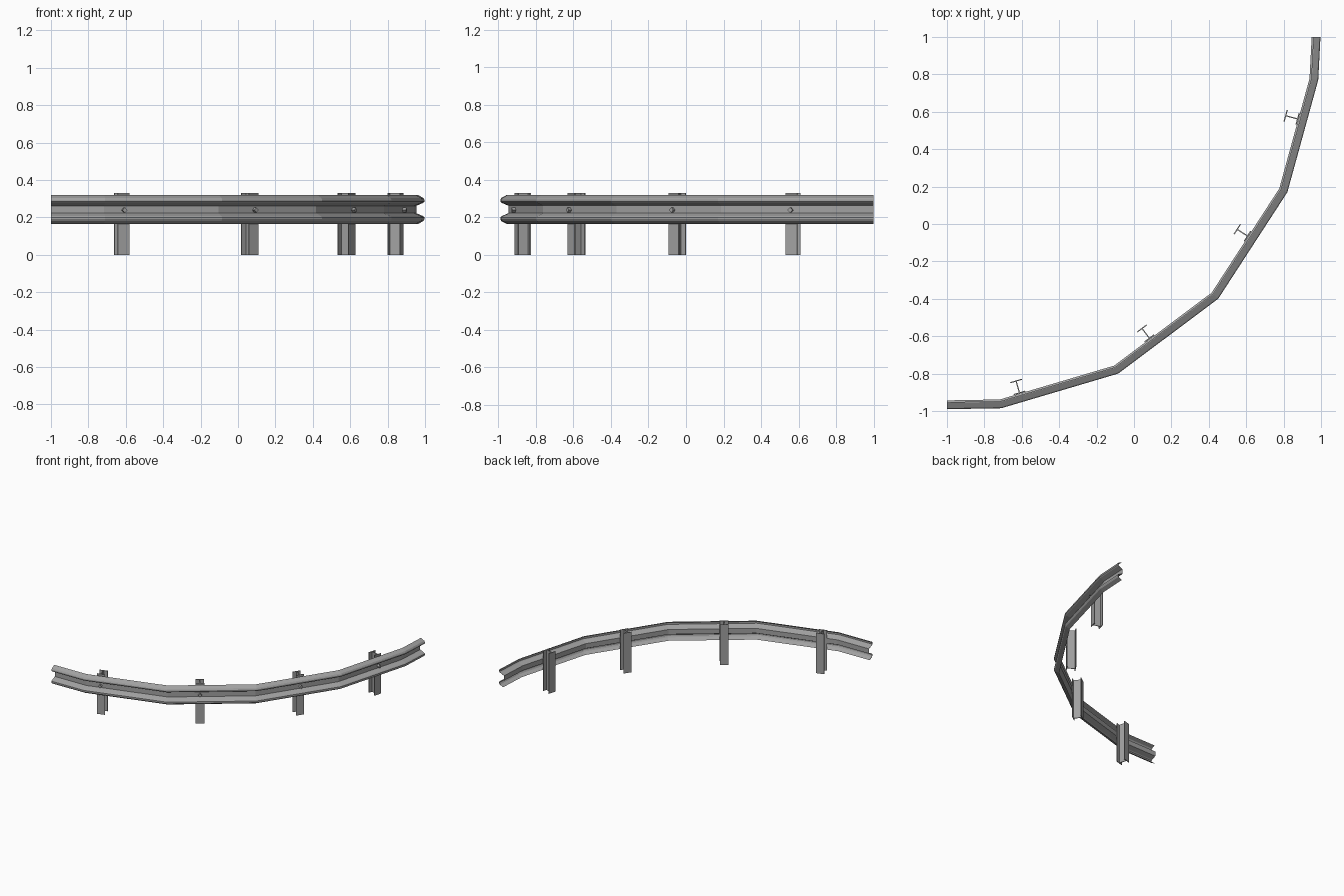
import bpy, bmesh
from mathutils import Matrix, Vector

cube = bpy.data.objects.get("Cube")
if cube:
    bpy.data.objects.remove(cube, do_unlink=True)

# Single galvanised colour
steel = bpy.data.materials.new("galvanised grey")
steel.use_nodes = True
grey = (0.36, 0.36, 0.36, 1)
steel.diffuse_color = grey
steel.node_tree.nodes["Principled BSDF"].inputs["Base Color"].default_value = grey


def finish(name, bm):
    bmesh.ops.recalc_face_normals(bm, faces=bm.faces)
    mesh = bpy.data.meshes.new(name)
    bm.to_mesh(mesh)
    bm.free()
    mesh.materials.append(steel)
    obj = bpy.data.objects.new(name, mesh)
    bpy.context.collection.objects.link(obj)
    return obj


def inward(a, b):
    d = (b - a).normalized()
    return Vector((-d.y, d.x))


# Road-side edge of the rail, and the mitred inward offset at each bend
path = [Vector(p) for p in [(-1, -0.99), (-0.71, -0.985), (-0.085, -0.8), (0.45, -0.4),
                            (0.82, 0.17), (0.985, 0.77), (0.997, 1)]]
normals = [inward(a, b) for a, b in zip(path, path[1:])]
mitres = [Vector((0, 1))]
for n, m in zip(normals, normals[1:]):
    mitres.append((n + m) / (1 + n.dot(m)))
mitres.append(Vector((-1, 0)))

# W-shaped section as (depth, height from the middle), mirrored top to bottom
MID, THICK = 0.242, 0.004
half = [(0.034, 0.077), (0.006, 0.062), (0, 0.052), (0, 0.042), (0.008, 0.035), (0.043, 0.020)]
front = half + [(d, -h) for d, h in reversed(half)]
back = [(d + THICK, h * 0.995) for d, h in front]
loop = front + back[::-1]

# Rail: sweep the closed section along the path
bm = bmesh.new()
rings = [[bm.verts.new((p.x + m.x * d, p.y + m.y * d, MID + h)) for d, h in loop]
         for p, m in zip(path, mitres)]
count = len(loop)
for a, b in zip(rings, rings[1:]):
    for i in range(count):
        j = (i + 1) % count
        bm.faces.new((a[i], a[j], b[j], b[i]))
for ring in (rings[0], rings[-1]):
    for i in range(count // 2 - 1):
        bm.faces.new((ring[i], ring[i + 1], ring[count - 2 - i], ring[count - 1 - i]))
finish("w_beam_rail", bm)


# Posts: I-section, front flange against the valley of the rail
def post(index, segment, t):
    a, b = path[segment], path[segment + 1]
    n = inward(a, b)
    base = a.lerp(b, t)
    frame = Matrix(((-n.y, n.x, 0, base.x), (n.x, n.y, 0, base.y),
                    (0, 0, 1, 0), (0, 0, 0, 1)))
    w, web, flange, near, far = 0.032, 0.003, 0.006, 0.048, 0.12
    side = [(w, near), (w, near + flange), (web, near + flange),
            (web, far - flange), (w, far - flange), (w, far)]
    outline = side + [(-x, y) for x, y in reversed(side)]
    bm = bmesh.new()
    face = bm.faces.new([bm.verts.new((x, y, 0)) for x, y in outline])
    top = bmesh.ops.extrude_face_region(bm, geom=[face])["geom"]
    bmesh.ops.translate(bm, vec=(0, 0, 0.33),
                        verts=[v for v in top if isinstance(v, bmesh.types.BMVert)])
    bm.transform(frame)
    finish(f"post_{index}", bm)

    # Bolt head in the valley
    bm = bmesh.new()
    bmesh.ops.create_cone(bm, cap_ends=True, segments=4, radius1=0.014, radius2=0.014,
                          depth=0.02)
    bm.transform(frame @ Matrix.Translation((0, 0.034, MID - 0.003))
                 @ Matrix.Rotation(1.5708, 4, "X"))
    finish(f"bolt_{index}", bm)


for i, (segment, t) in enumerate([(1, 0.18), (2, 0.37), (3, 0.54), (4, 0.63)], 1):
    post(i, segment, t)
